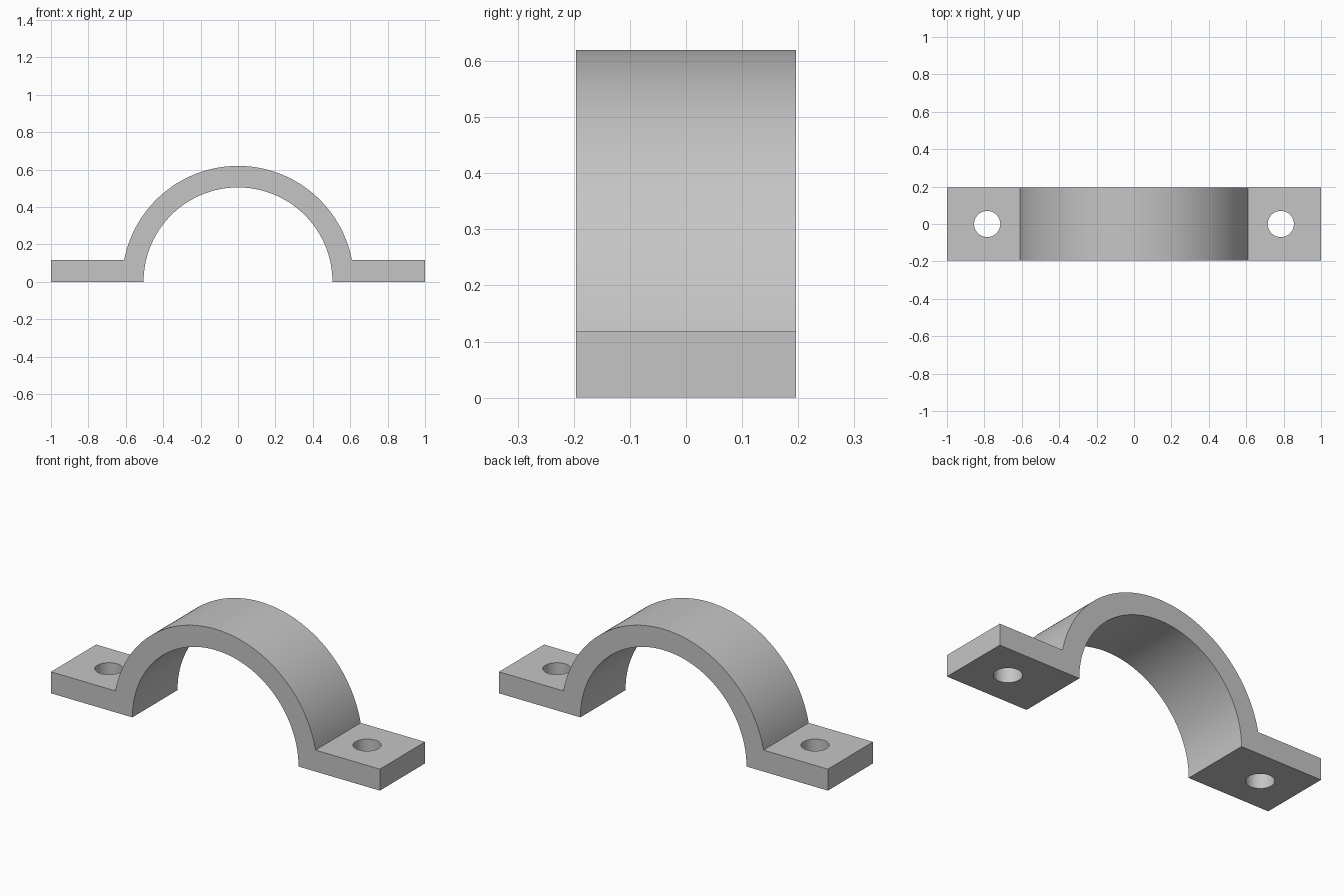
import bpy
import bmesh
from math import asin, cos, sin, pi, radians

OUTER_R, INNER_R = 0.62, 0.505
FLANGE_T, HALF_LEN, HALF_DEPTH = 0.118, 1.0, 0.196
HOLE_X, HOLE_R = 0.785, 0.07
SEGMENTS = 96

default = bpy.data.objects.get("Cube")
if default:
    bpy.data.objects.remove(default, do_unlink=True)

# Plain grey metal
grey = bpy.data.materials.new("grey metal")
grey.use_nodes = True
colour = (0.56, 0.56, 0.56, 1)
grey.diffuse_color = colour
grey.node_tree.nodes["Principled BSDF"].inputs["Base Color"].default_value = colour


def arc(radius, start, end):
    """Points (x, z) along an arc about the origin."""
    steps = [start + (end - start) * i / SEGMENTS for i in range(SEGMENTS + 1)]
    return [(radius * cos(a), radius * sin(a)) for a in steps]


# Cross-section: flange, outer arch, flange, inner arch
root = asin(FLANGE_T / OUTER_R)
profile = [(HALF_LEN, 0), (HALF_LEN, FLANGE_T)]
profile += arc(OUTER_R, root, pi - root)
profile += [(-HALF_LEN, FLANGE_T), (-HALF_LEN, 0)]
profile += arc(INNER_R, pi, 0)

# Extrude the cross-section through the depth
bm = bmesh.new()
face = bm.faces.new([bm.verts.new((x, -HALF_DEPTH, z)) for x, z in profile])
extruded = bmesh.ops.extrude_face_region(bm, geom=[face], use_keep_orig=True)
new_verts = [g for g in extruded["geom"] if isinstance(g, bmesh.types.BMVert)]
bmesh.ops.translate(bm, verts=new_verts, vec=(0, 2 * HALF_DEPTH, 0))
bmesh.ops.recalc_face_normals(bm, faces=bm.faces)
mesh = bpy.data.meshes.new("saddle_clamp")
bm.to_mesh(mesh)
bm.free()
clamp = bpy.data.objects.new("saddle_clamp", mesh)
bpy.context.collection.objects.link(clamp)
mesh.materials.append(grey)

# Bolt hole in each flange
for side in (-1, 1):
    bpy.ops.mesh.primitive_cylinder_add(
        vertices=64, radius=HOLE_R, depth=4 * FLANGE_T,
        location=(side * HOLE_X, 0, FLANGE_T / 2))
    cutter = bpy.context.object
    cutter.name = "bolt_hole_cutter"
    cutter.hide_render = True
    cutter.data.materials.append(grey)
    cut = clamp.modifiers.new("bolt_hole", "BOOLEAN")
    cut.operation = "DIFFERENCE"
    cut.solver = "EXACT"
    cut.object = cutter
    bpy.context.view_layer.objects.active = clamp
    bpy.ops.object.modifier_apply(modifier=cut.name)
    bpy.data.objects.remove(cutter, do_unlink=True)

# Smooth arch and hole walls, crisp edges elsewhere
bpy.ops.object.select_all(action="DESELECT")
clamp.select_set(True)
bpy.context.view_layer.objects.active = clamp
bpy.ops.object.shade_smooth_by_angle(angle=radians(30))
